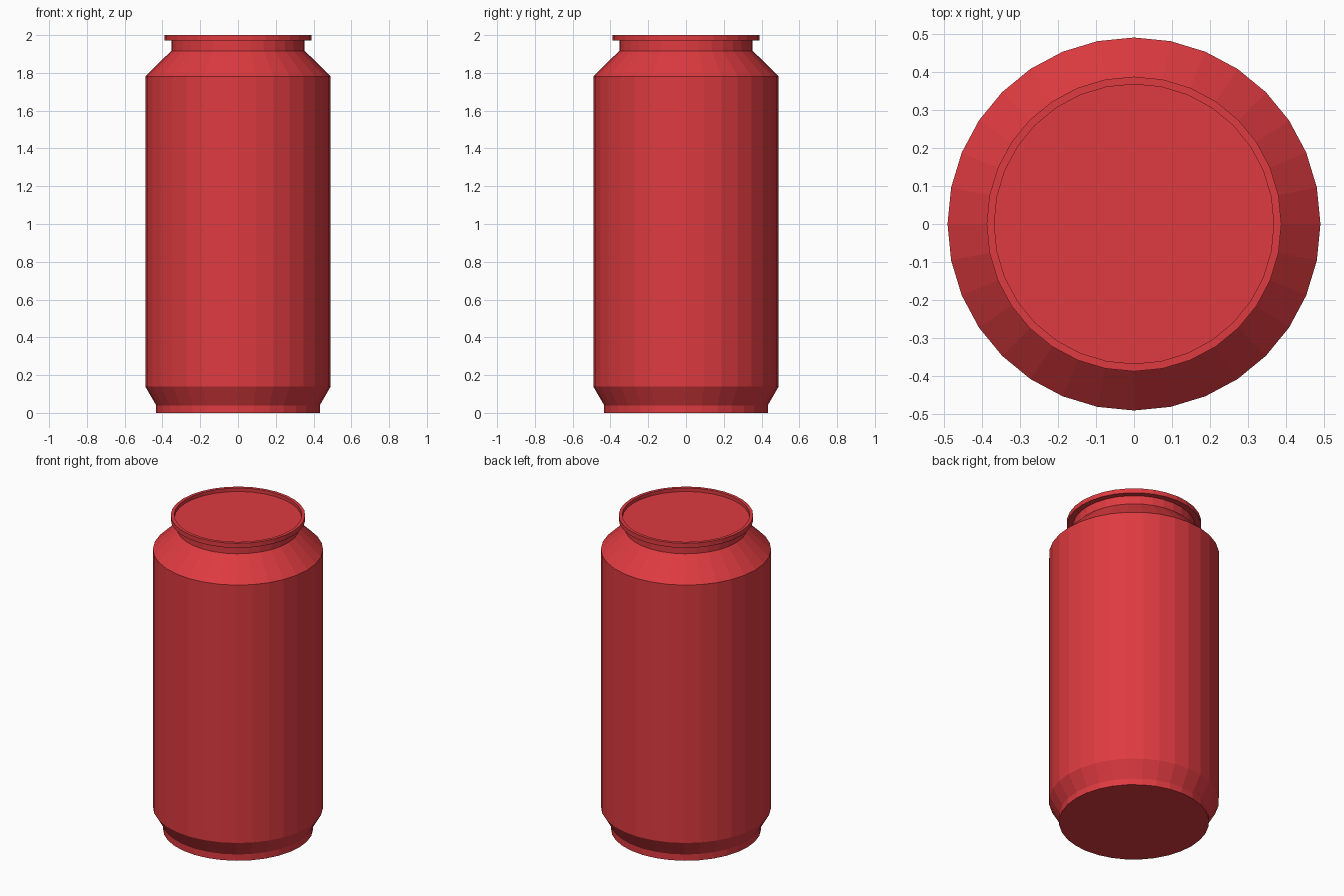
import bpy, bmesh, math

cube = bpy.data.objects.get("Cube")
if cube:
    bpy.data.objects.remove(cube, do_unlink=True)

SIDES = 32

# Single red finish
red = bpy.data.materials.new("can_red")
red.use_nodes = True
colour = (0.73, 0.043, 0.051, 1.0)
red.diffuse_color = colour
red.node_tree.nodes["Principled BSDF"].inputs["Base Color"].default_value = colour


def lathe(name, profile):
    """Turn a (radius, height) profile around z and cap both ends."""
    bm = bmesh.new()
    rings = []
    for r, z in profile:
        angles = [2 * math.pi * i / SIDES for i in range(SIDES)]
        rings.append([bm.verts.new((r * math.cos(a), r * math.sin(a), z)) for a in angles])
    for low, high in zip(rings, rings[1:]):
        for i in range(SIDES):
            j = (i + 1) % SIDES
            bm.faces.new((low[i], low[j], high[j], high[i]))
    bm.faces.new(reversed(rings[0]))
    bm.faces.new(rings[-1])
    bmesh.ops.recalc_face_normals(bm, faces=bm.faces)
    mesh = bpy.data.meshes.new(name)
    bm.to_mesh(mesh)
    bm.free()
    mesh.materials.append(red)
    obj = bpy.data.objects.new(name, mesh)
    bpy.context.collection.objects.link(obj)
    return obj


# Foot, lower taper, wall, shoulder, neck, rim and recessed lid
lathe("can_body", [
    (0.433, 0.0), (0.433, 0.04),
    (0.491, 0.14), (0.491, 1.782),
    (0.353, 1.917), (0.353, 1.971),
    (0.388, 1.971), (0.388, 2.0),
    (0.368, 2.0), (0.368, 1.978),
])
